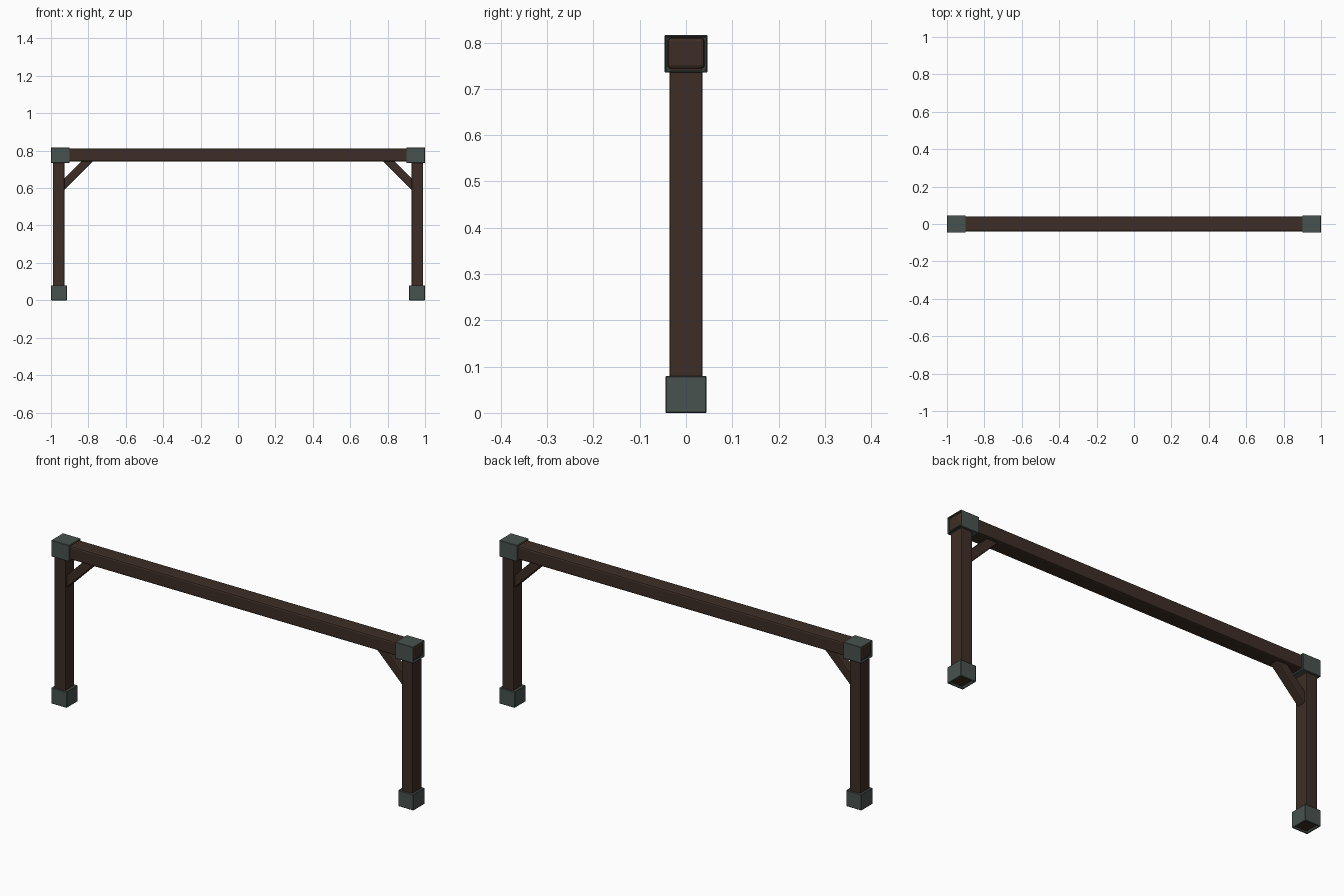
import bpy, bmesh, math
from mathutils import Vector

if "Cube" in bpy.data.objects:
    bpy.data.objects.remove(bpy.data.objects["Cube"])


def material(name, rgb):
    m = bpy.data.materials.new(name)
    m.diffuse_color = (*rgb, 1)
    m.use_nodes = True
    m.node_tree.nodes["Principled BSDF"].inputs["Base Color"].default_value = m.diffuse_color
    return m


WOOD = material("dark_wood", (0.047, 0.027, 0.019))
IRON = material("grey_green_iron", (0.064, 0.084, 0.076))


def box(name, lo, hi, mat, bevel, segments=2, open_side=None, wall=0.005, depth=0.012):
    """Bevelled box between two corners; open_side sinks the face on that side."""
    lo, hi = Vector(lo), Vector(hi)
    centre, size = (lo + hi) / 2, hi - lo
    bm = bmesh.new()
    bmesh.ops.create_cube(bm, size=1)
    bmesh.ops.scale(bm, vec=size, verts=bm.verts)
    if open_side:
        side = Vector(open_side)
        bm.normal_update()
        face = [f for f in bm.faces if f.normal.dot(side) > 0.9]
        bmesh.ops.inset_region(bm, faces=face, thickness=wall)
        new = bmesh.ops.extrude_face_region(bm, geom=face)
        verts = [g for g in new["geom"] if isinstance(g, bmesh.types.BMVert)]
        bmesh.ops.delete(bm, geom=face, context="FACES_ONLY")
        bmesh.ops.translate(bm, verts=verts, vec=-side * depth)
        bmesh.ops.recalc_face_normals(bm, faces=bm.faces)
    mesh = bpy.data.meshes.new(name)
    bm.to_mesh(mesh)
    bm.free()
    ob = bpy.data.objects.new(name, mesh)
    ob.location = centre
    mesh.materials.append(mat)
    bpy.context.collection.objects.link(ob)
    mod = ob.modifiers.new("bevel", "BEVEL")
    mod.width, mod.segments = bevel, segments
    return ob


# Long top beam
box("top_beam", (-0.996, -0.04, 0.743), (0.996, 0.04, 0.811), WOOD, 0.008)

for s, side in ((-1, "left"), (1, "right")):
    def span(a, b):
        return sorted((s * a, s * b))

    # Upright post
    x0, x1 = span(0.928, 0.989)
    box(side + "_post", (x0, -0.036, 0.006), (x1, 0.036, 0.76), WOOD, 0.004)

    # Iron foot, hollow underneath
    x0, x1 = span(0.915, 1.0)
    box(side + "_foot", (x0, -0.0445, 0), (x1, 0.0445, 0.08), IRON, 0.002, 1,
        (0, 0, -1), wall=0.01)

    # Iron corner sleeve, with the beam end showing
    x0, x1 = span(0.9, 1.0)
    box(side + "_corner_sleeve", (x0, -0.0465, 0.735), (x1, 0.0465, 0.816), IRON,
        0.002, 1, (s, 0, 0))

    # Diagonal brace, ends buried in post and beam
    brace = box(side + "_brace", (-0.1125, -0.0225, -0.022), (0.1125, 0.0225, 0.022),
                WOOD, 0.005)
    brace.location = (s * 0.8675, 0, 0.6825)
    brace.rotation_euler.y = s * math.radians(45)
